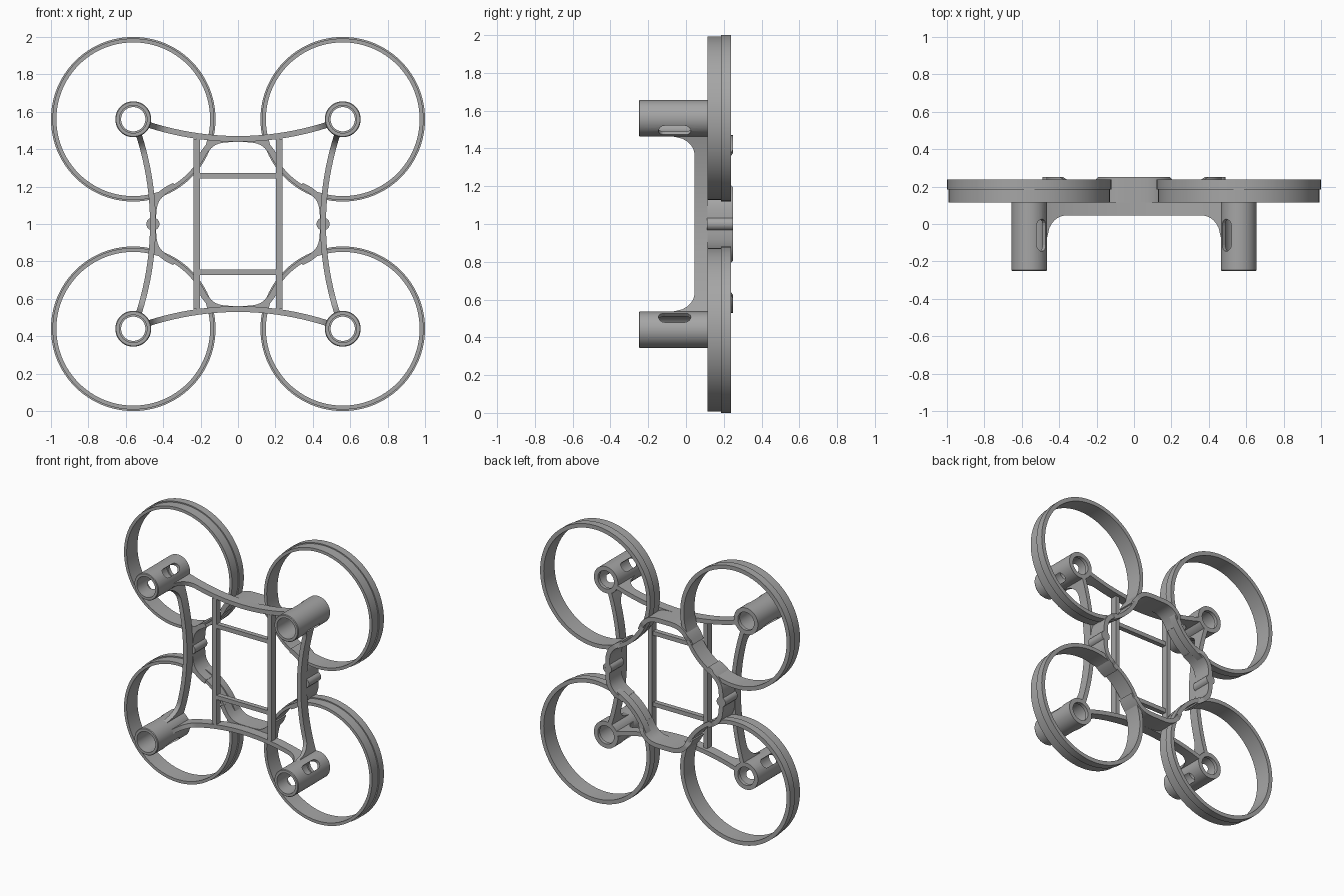
import bpy, bmesh, math
from mathutils import Matrix, Vector

if "Cube" in bpy.data.objects:
    bpy.data.objects.remove(bpy.data.objects["Cube"], do_unlink=True)

grey = bpy.data.materials.new("plain_grey")
grey.use_nodes = True
grey.diffuse_color = (0.38, 0.38, 0.38, 1)
grey.node_tree.nodes["Principled BSDF"].inputs["Base Color"].default_value = (0.38, 0.38, 0.38, 1)

MID = Vector((0, 0, 1))      # centre of the frame
HUB = 0.56                   # distance of each rotor axis along x and z


def finish(name, bm):
    bmesh.ops.recalc_face_normals(bm, faces=bm.faces)
    mesh = bpy.data.meshes.new(name)
    bm.to_mesh(mesh)
    bm.free()
    mesh.materials.append(grey)
    ob = bpy.data.objects.new(name, mesh)
    bpy.context.collection.objects.link(ob)
    return ob


def smooth(ob):
    bpy.ops.object.select_all(action='DESELECT')
    ob.select_set(True)
    bpy.context.view_layer.objects.active = ob
    bpy.ops.object.shade_smooth_by_angle(angle=math.radians(30))


def skin(bm, loops, closed):
    """Bridge successive cross-sections; cap the ends of open sweeps."""
    rows = [[bm.verts.new(p) for p in loop] for loop in loops]
    n = len(rows[0])
    for i in range(len(rows) if closed else len(rows) - 1):
        a, b = rows[i], rows[(i + 1) % len(rows)]
        for j in range(n):
            bm.faces.new((a[j], a[(j + 1) % n], b[(j + 1) % n], b[j]))
    if not closed:
        bm.faces.new(rows[0])
        bm.faces.new(rows[-1])


def lathe(name, profile, x, z, segments):
    """Turn a closed (radius, y) profile about an axis along y."""
    bm = bmesh.new()
    angles = [2 * math.pi * i / segments for i in range(segments)]
    skin(bm, [[(x + r * math.cos(a), y, z + r * math.sin(a)) for r, y in profile]
              for a in angles], True)
    return finish(name, bm)


def ribbon(name, curve, reach, steps, width, front, back, turn):
    """Sweep a rectangle along v = curve(u), then turn it about the frame centre."""
    bm = bmesh.new()
    loops = []
    for i in range(steps + 1):
        u = reach * (2 * i / steps - 1)
        slope = (curve(u + 0.001) - curve(u - 0.001)) / 0.002
        normal = Vector((-slope, 0, 1)).normalized() * width / 2
        p = Vector((u, 0, curve(u)))
        f, b = Vector((0, front(u), 0)), Vector((0, back(u), 0))
        loops.append([p - normal + f, p + normal + f, p + normal + b, p - normal + b])
    skin(bm, loops, False)
    bm.transform(Matrix.Translation(MID) @ Matrix.Rotation(turn, 4, 'Y'))
    return finish(name, bm)


def box(name, centre, size):
    bm = bmesh.new()
    bmesh.ops.create_cube(bm, size=1)
    bm.transform(Matrix.Translation(centre) @ Matrix.Diagonal((*size, 1)))
    return finish(name, bm)


def slot_cutter(x, z, angle):
    """Rounded slot running through a motor tube, across the diagonal."""
    bm = bmesh.new()
    r, y_mid, half = 0.034, -0.06, 0.052
    outline = []
    for end in (1, -1):
        for i in range(9):
            a = math.pi * i / 8 + (0 if end > 0 else math.pi)
            outline.append((r * math.cos(a), y_mid + end * half + r * math.sin(a)))
    skin(bm, [[(w, y, d) for w, y in outline] for d in (-0.2, 0.2)], False)
    bm.transform(Matrix.Translation((x, 0, z)) @ Matrix.Rotation(angle, 4, 'Y'))
    cutter = finish("slot_cutter", bm)
    cutter.hide_render = True
    return cutter


# Rotor guards and motor tubes, one per corner
guard_profile = [(0.411, 0.115), (0.432, 0.115), (0.432, 0.185),
                 (0.44, 0.185), (0.44, 0.238), (0.411, 0.238)]
tube_profile = [(0.074, -0.25), (0.092, -0.25), (0.096, -0.245), (0.096, 0.115),
                (0.065, 0.115), (0.065, 0.09), (0.074, 0.09)]
for sx, side in ((1, "left"), (-1, "right")):
    for sz, level in ((1, "upper"), (-1, "lower")):
        x, z = sx * HUB, 1 + sz * HUB
        smooth(lathe(f"{level}_{side}_guard_ring", guard_profile, x, z, 96))
        tube = lathe(f"{level}_{side}_motor_tube", tube_profile, x, z, 48)
        cutter = slot_cutter(x, z, -sx * sz * math.pi / 4)
        cut = tube.modifiers.new("slot", 'BOOLEAN')
        cut.operation = 'DIFFERENCE'
        cut.solver = 'EXACT'
        cut.object = cutter
        smooth(tube)
        bpy.ops.object.modifier_move_to_index(modifier="slot", index=0)
        bpy.ops.object.modifier_apply(modifier="slot")
        bpy.data.objects.remove(cutter, do_unlink=True)


def arm_front(u):
    # elliptical fillet sweeping forward into the tube
    d = min(max((abs(u) - 0.37) / 0.1, 0), 1)
    return 0.045 - 0.13 * (1 - math.sqrt(1 - d * d))


# Curved arms, guard straps and rear posts on the four sides
for k, side in enumerate(("top", "left", "bottom", "right")):
    turn = k * math.pi / 2
    smooth(ribbon(f"{side}_arm", lambda u: 0.455 + 0.33 * u * u, 0.487, 64, 0.031,
                  arm_front, lambda u: 0.115, turn))
    smooth(ribbon(f"{side}_guard_strap", lambda u: 0.454 - 65 * u ** 4, 0.205, 32, 0.033,
                  lambda u: 0.112, lambda u: 0.25 if abs(u) < 0.19 else 0.236, turn))
for sx, side in ((1, "left"), (-1, "right")):
    post = [(0.016, 0.11), (0.035, 0.11), (0.035, 0.25), (0.016, 0.25)]
    smooth(lathe(f"{side}_post", post, sx * 0.455, 1, 24))

# Central battery frame
for sx, side in ((1, "left"), (-1, "right")):
    box(f"{side}_frame_rail", (sx * 0.221, 0.07, 1), (0.033, 0.05, 0.91))
for sz, level in ((1, "upper"), (-1, "lower")):
    box(f"{level}_frame_crossbar", (0, 0.065, 1 + sz * 0.257), (0.42, 0.035, 0.03))
